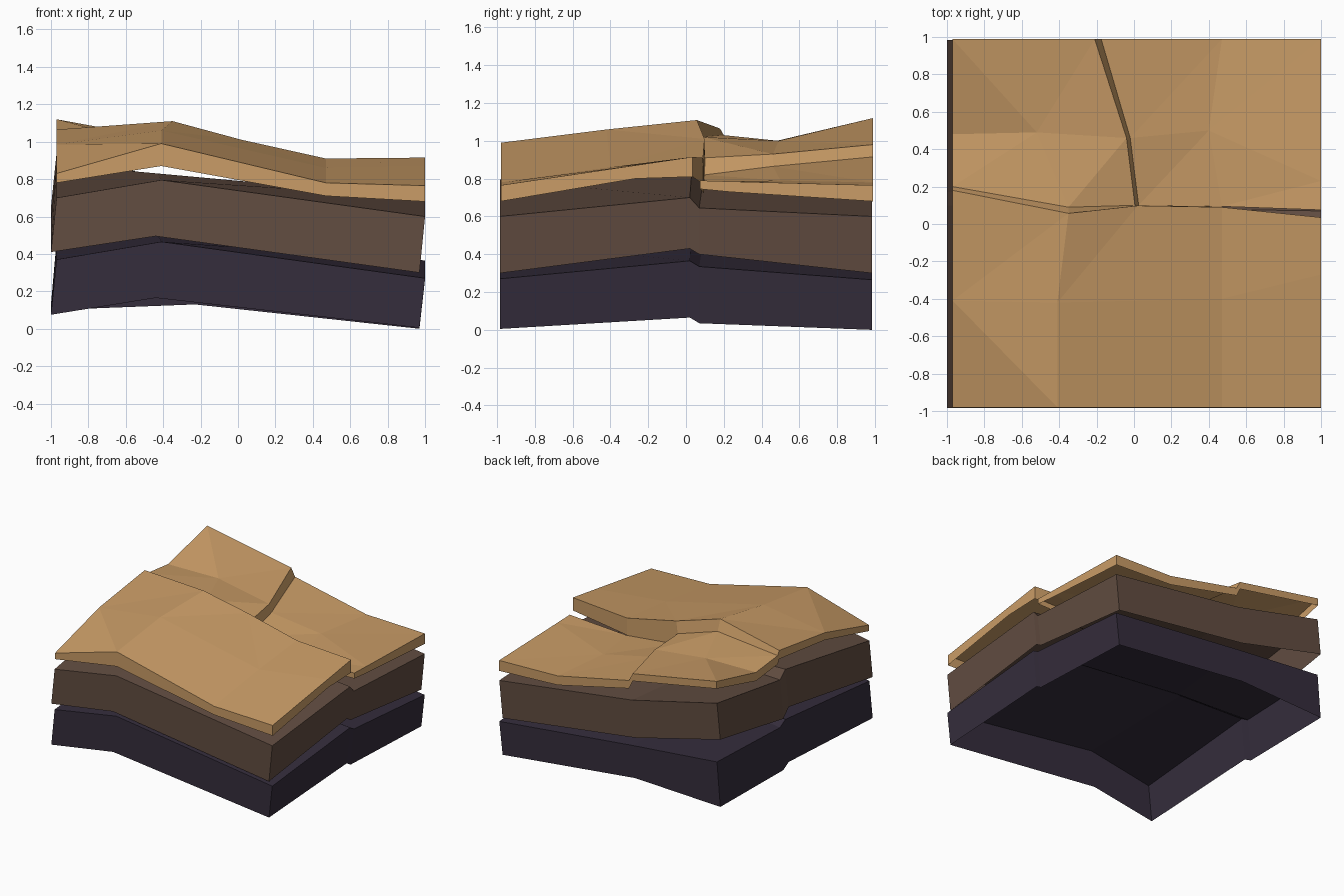
import bpy, bmesh

if "Cube" in bpy.data.objects:
    bpy.data.objects.remove(bpy.data.objects["Cube"])


def material(name, rgb):
    m = bpy.data.materials.new(name)
    m.diffuse_color = (*rgb, 1)
    m.use_nodes = True
    m.node_tree.nodes["Principled BSDF"].inputs["Base Color"].default_value = m.diffuse_color
    return m


def finish(bm, name, mat):
    """Orient the open shell outwards and turn it into an object."""
    bmesh.ops.recalc_face_normals(bm, faces=bm.faces)
    if sum(f.normal.z * f.calc_area() for f in bm.faces) < 0:
        bmesh.ops.reverse_faces(bm, faces=bm.faces)
    me = bpy.data.meshes.new(name)
    bm.to_mesh(me)
    bm.free()
    me.materials.append(mat)
    ob = bpy.data.objects.new(name, me)
    bpy.context.collection.objects.link(ob)
    return ob


def skirt(bm, place):
    """Extrude the open rim; place(old, new) positions each lower rim vertex."""
    rim = [e for e in bm.edges if e.is_boundary]
    low = {}
    for e in rim:
        for v in e.verts:
            if v not in low:
                low[v] = bm.verts.new(v.co)
    for e in rim:
        a, b = e.verts
        bm.faces.new((a, b, low[b], low[a]))
    for v, n in low.items():
        place(v, n)


# Lower strata: rows run front, fault crest, fault base, back; columns left, ridge, right
ROWS = [
    ((-.97, -.985), (-.41, -.985), (1, -.985)),
    ((-.97, .10), (-.43, .03), (1, .02)),
    ((-.97, .17), (-.36, .09), (1, .07)),
    ((-.97, .985), (-.20, .985), (1, .985)),
]


def stratum(name, mat, top, bottom):
    bm = bmesh.new()
    grid, floor = [], {}
    for row, zt, zb in zip(ROWS, top, bottom):
        line = []
        for (x, y), t, b in zip(row, zt, zb):
            v = bm.verts.new((x, y, t))
            floor[v] = b
            line.append(v)
        grid.append(line)
    for j in range(3):
        for i in range(2):
            bm.faces.new((grid[j][i], grid[j][i+1], grid[j+1][i+1], grid[j+1][i]))

    def place(v, n):
        n.co = (v.co.x - .03, v.co.y, floor[v])
    skirt(bm, place)
    return finish(bm, name, mat)


purple = material("dark purple rock", (.035, .026, .045))
brown = material("brown rock", (.122, .074, .053))
tan = material("tan sand", (.59, .335, .135))

stratum("bottom_stratum", purple,
        [(.37, .465, .27), (.47, .50, .365), (.43, .46, .335), (.46, .39, .265)],
        [(.075, .165, .005), (.13, .16, .065), (.09, .13, .035), (.10, .13, 0)])
stratum("middle_stratum", brown,
        [(.70, .795, .60), (.88, .83, .70), (.82, .79, .645), (.94, .76, .60)],
        [(.41, .495, .30), (.58, .53, .43), (.51, .49, .40), (.65, .46, .30)])

# Top crust: x, y, z and (on the outer rim) the depth of the edge
FRONT_BLOCK = dict(
    F0=(-.97, -.98, .83, .05), F1=(-.41, -.98, .99, .12),
    F2=(.47, -.98, .78, .07), F3=(1, -.98, .765, .085),
    M0=(-.97, -.41, .985, .06), M1=(-.41, -.42, 1.06), M2=(.47, -.4, .86), M3=(1, -.27, .87, .07),
    C0=(-.97, .18, 1.065, .07), C1=(-.35, .057, 1.11), CX=(.02, .098, 1.01),
    C2=(.47, .09, .91, .14), C3=(1, .035, .915, .105))
LEFT_BLOCK = dict(
    B0=(-.97, .2, 1.03, .07), B1=(-.35, .09, 1.02), J=(.005, .1, .91),
    L0=(-.97, .48, 1.0, .07), L1=(-.52, .49, 1.0), P1=(-.04, .46, .93),
    D0=(-.97, .988, 1.12, .06), P0=(-.21, .988, .98, .06))
RIGHT_BLOCK = dict(
    K=(.025, .1, .82), B2=(.47, .094, .77, .045), B3=(1, .075, .79, .045),
    Q1=(-.02, .46, .865), Q0=(-.175, .988, .915, .065), R=(.4, .5, .79),
    E=(1, .23, .785, .055), G=(.47, .988, .78, .075), H=(1, .988, .765, .085))
FACETS = (
    # front block
    "F0 F1 M0,F1 M1 M0,M0 M1 C1,M0 C1 C0,F1 F2 M2 M1,M1 M2 CX,M1 CX C1,M2 C2 CX,"
    "F2 F3 M3 M2,M2 M3 C3 C2,"
    # fault scarp (left open at its right end, where the crust is torn)
    "C0 C1 B1 B0,C1 CX J B1,CX K J,CX C2 B2 K,"
    # back left block
    "B0 B1 L1,B0 L1 L0,B1 J P1,B1 P1 L1,L0 L1 D0,L1 P1 P0,L1 P0 D0,"
    # side crack
    "J K Q1 P1,P1 Q1 Q0 P0,"
    # back right block
    "K B2 R,K R Q1,Q1 R G,Q1 G Q0,B2 B3 E,B2 E R,R E H,R H G")

bm = bmesh.new()
verts, depth = {}, {}
for key, p in {**FRONT_BLOCK, **LEFT_BLOCK, **RIGHT_BLOCK}.items():
    verts[key] = bm.verts.new(p[:3])
    depth[verts[key]] = p[3] if len(p) > 3 else .07
for facet in FACETS.split(","):
    bm.faces.new([verts[k] for k in facet.split()])


def drop(v, n):
    n.co.z = v.co.z - depth[v]


skirt(bm, drop)
finish(bm, "top_crust", tan)
